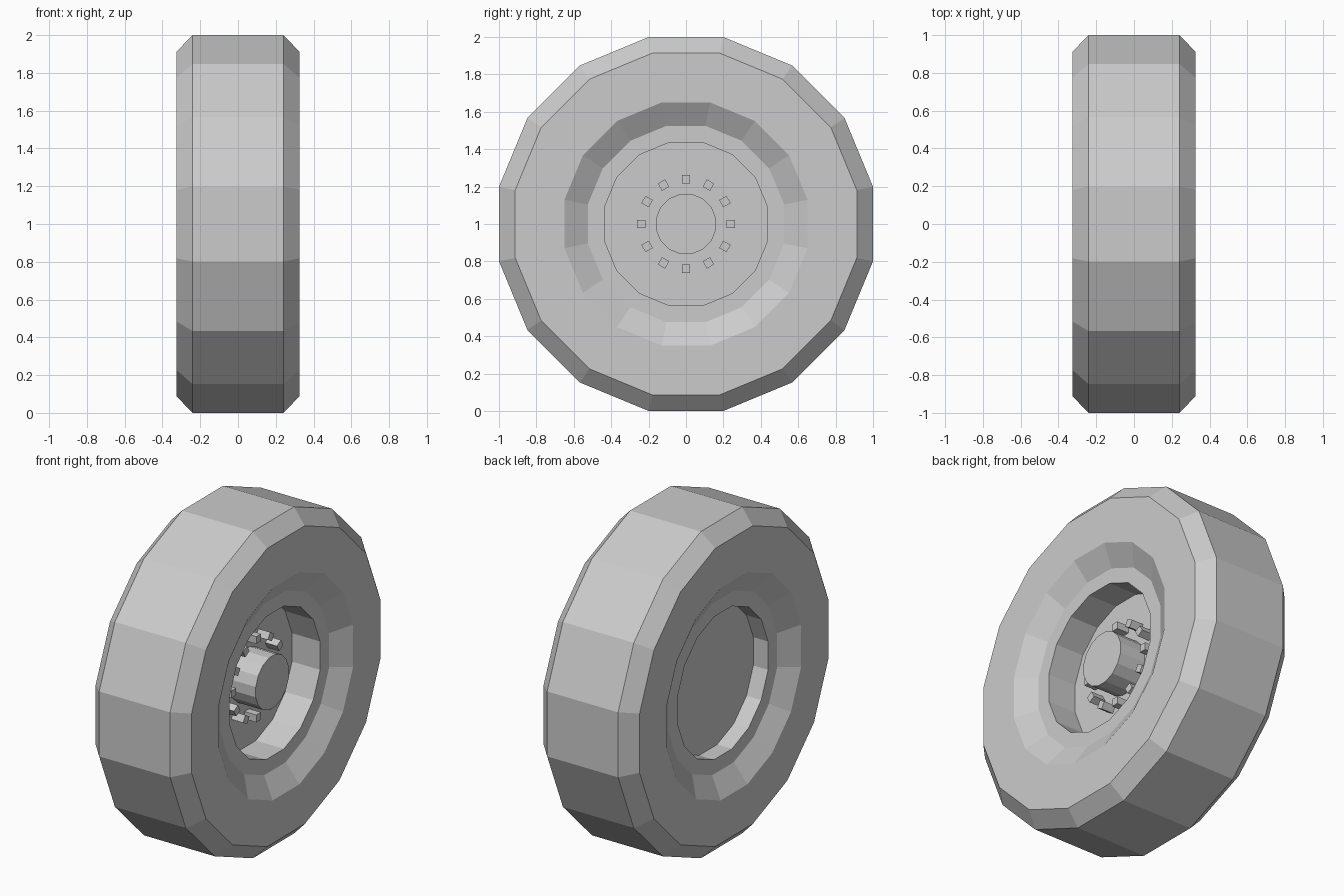
import bpy, bmesh
from math import cos, sin, pi

if "Cube" in bpy.data.objects:
    bpy.data.objects.remove(bpy.data.objects["Cube"])

SIDES = 16
CENTRE_Z = 1.0


def make_object(name, bm):
    bmesh.ops.recalc_face_normals(bm, faces=bm.faces)
    mesh = bpy.data.meshes.new(name)
    bm.to_mesh(mesh)
    bm.free()
    obj = bpy.data.objects.new(name, mesh)
    obj.location.z = CENTRE_Z
    bpy.context.collection.objects.link(obj)
    return obj


def lathe_x(name, profile, sides=SIDES):
    """Sweep (x, flat-to-centre radius) points around the x axis and cap both ends."""
    bm = bmesh.new()
    rings = []
    for x, apothem in profile:
        r = apothem / cos(pi / sides)
        rings.append([bm.verts.new((x, r * cos(2 * pi * (i + 0.5) / sides),
                                    r * sin(2 * pi * (i + 0.5) / sides)))
                      for i in range(sides)])
    for a, b in zip(rings, rings[1:]):
        for i in range(sides):
            j = (i + 1) % sides
            bm.faces.new((a[i], a[j], b[j], b[i]))
    bm.faces.new(rings[0])
    bm.faces.new(rings[-1])
    return make_object(name, bm)


# tyre and rim: one half profile from the rim well to the tread, mirrored
half = [(0.25, 0.437), (0.25, 0.525), (0.325, 0.65), (0.325, 0.913), (0.24, 1.0)]
mirrored = [(-x, r) for x, r in half]
lathe_x("wheel", [(-0.15, 0.437)] + mirrored + half[::-1] + [(0.06, 0.437)])

# hub on the outer side
lathe_x("hub", [(0.06, 0.16), (0.232, 0.16)])

# ring of square wheel bolts around the hub
BOLTS = 12
for n in range(BOLTS):
    bm = bmesh.new()
    bmesh.ops.create_cube(bm, size=1.0)
    bmesh.ops.scale(bm, vec=(0.08, 0.045, 0.045), verts=bm.verts)
    bmesh.ops.translate(bm, vec=(0.10, 0.24, 0), verts=bm.verts)
    bolt = make_object(f"wheel_bolt_{n + 1}", bm)
    bolt.rotation_euler.x = 2 * pi * n / BOLTS
